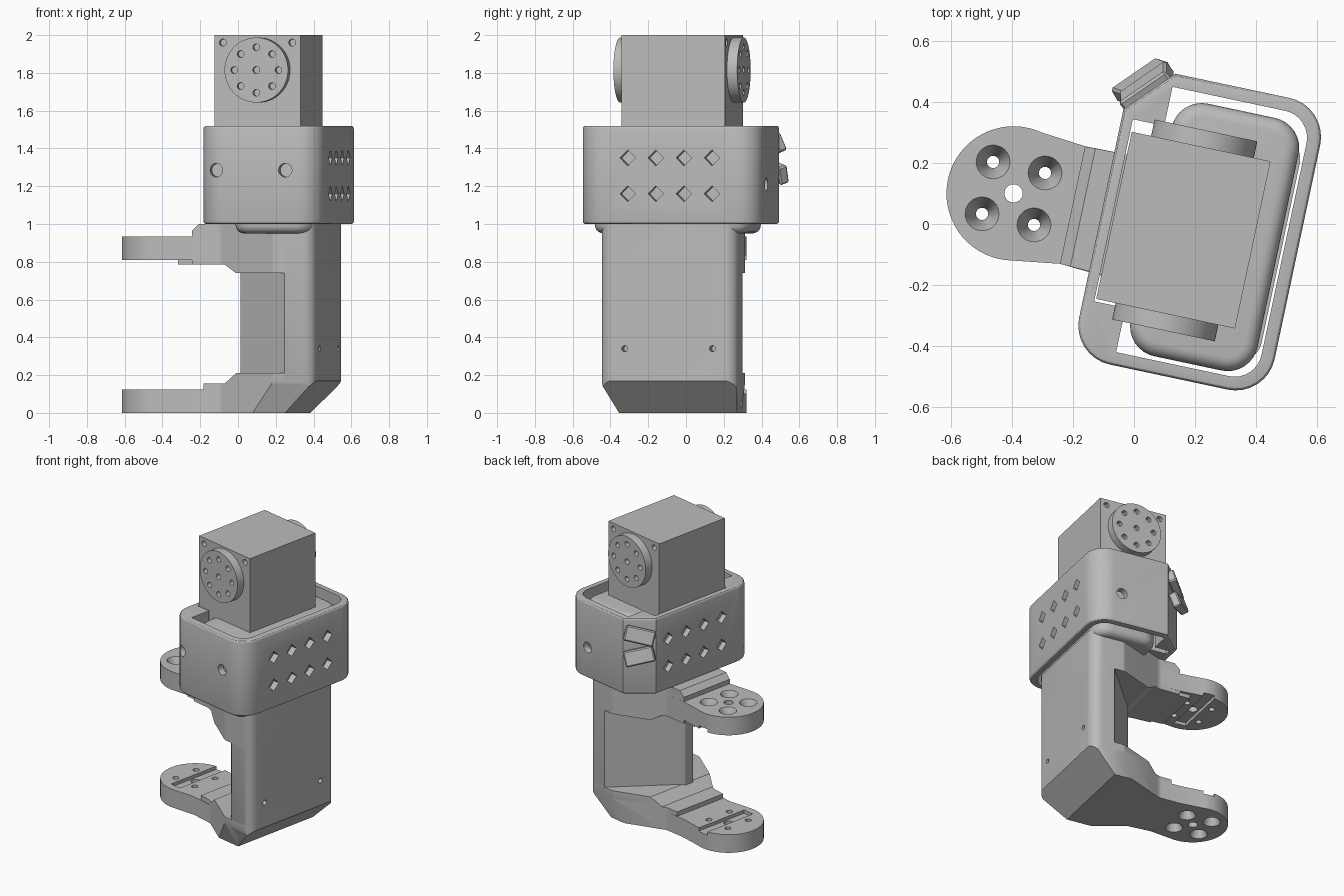
import bpy, bmesh, math
from mathutils import Vector, Matrix

if "Cube" in bpy.data.objects:
    bpy.data.objects.remove(bpy.data.objects["Cube"], do_unlink=True)

TURN = math.radians(-12)          # the whole assembly is turned about z
grey = bpy.data.materials.new("plain grey")
grey.use_nodes = True
COLOUR = (0.5, 0.5, 0.5, 1)
grey.diffuse_color = COLOUR
grey.node_tree.nodes["Principled BSDF"].inputs["Base Color"].default_value = COLOUR


def finish(name, bm):
    bmesh.ops.recalc_face_normals(bm, faces=bm.faces)
    mesh = bpy.data.meshes.new(name)
    bm.to_mesh(mesh)
    bm.free()
    mesh.materials.append(grey)
    obj = bpy.data.objects.new(name, mesh)
    bpy.context.collection.objects.link(obj)
    obj.rotation_euler.z = TURN
    return obj


def fillet(corners, steps=8):
    """Outline from (x, y, radius) corners."""
    out = []
    for i, (x, y, r) in enumerate(corners):
        p = Vector((x, y))
        if r == 0:
            out.append(p)
            continue
        d1 = (Vector(corners[i - 1][:2]) - p).normalized()
        d2 = (Vector(corners[(i + 1) % len(corners)][:2]) - p).normalized()
        half = d1.angle(d2) / 2
        a, b = p + d1 * r / math.tan(half), p + d2 * r / math.tan(half)
        w = math.sin(half)
        for k in range(steps + 1):
            t = k / steps
            m = 2 * w * t * (1 - t)
            out.append((a * (1 - t) ** 2 + p * m + b * t * t) / ((1 - t) ** 2 + m + t * t))
    return out


def rect(x0, x1, y0, y1, r=0):
    return fillet([(x0, y0, r), (x1, y0, r), (x1, y1, r), (x0, y1, r)])


def prism(outline, z0, z1, bevel=0, slices=(), segments=3):
    bm = bmesh.new()
    base = bm.faces.new([bm.verts.new((p[0], p[1], z0)) for p in outline])
    top = bmesh.ops.extrude_face_region(bm, geom=[base], use_keep_orig=True)["geom"]
    bmesh.ops.translate(bm, vec=(0, 0, z1 - z0), verts=[v for v in top if isinstance(v, bmesh.types.BMVert)])
    if bevel:
        rims = [e for e in bm.edges if abs(e.verts[0].co.z - e.verts[1].co.z) < 1e-6]
        bmesh.ops.bevel(bm, geom=rims, offset=bevel, segments=segments, affect='EDGES', profile=0.5)
    for co, no in slices:
        res = bmesh.ops.bisect_plane(bm, geom=bm.verts[:] + bm.edges[:] + bm.faces[:],
                                     plane_co=co, plane_no=no, clear_outer=True)
        edges = [g for g in res["geom_cut"] if isinstance(g, bmesh.types.BMEdge)]
        if edges:
            bmesh.ops.contextual_create(bm, geom=edges)
    return bm


def add_cone(bm, loc, axis, r1, r2, depth, sides=24):
    turn = Vector(axis).to_track_quat('Z', 'Y').to_matrix().to_4x4()
    bmesh.ops.create_cone(bm, cap_ends=True, segments=sides, radius1=r1, radius2=r2,
                          depth=depth, matrix=Matrix.Translation(loc) @ turn)


def cut(obj, bm):
    cutter = finish("cutter", bm)
    cutter.hide_render = True
    mod = obj.modifiers.new("cut", 'BOOLEAN')
    mod.operation, mod.solver, mod.object = 'DIFFERENCE', 'EXACT', cutter
    bpy.context.view_layer.update()
    bpy.context.view_layer.objects.active = obj
    with bpy.context.temp_override(object=obj, active_object=obj, selected_objects=[obj]):
        bpy.ops.object.modifier_apply(modifier=mod.name)
    bpy.data.objects.remove(cutter, do_unlink=True)


# Planes that chamfer the foot of the column
foot = [((0.49, 0, 0.17), (0.70, 0, -0.71)),
        ((0, -0.365, 0.17), (0, -0.92, -0.38)),
        ((0, 0.378, 0.17), (0, 0.98, -0.2))]

# Column with a wedge-shaped inner side
column = finish("column", prism(fillet([
    (0.33, -0.365, 0), (0.49, -0.365, 0.07), (0.49, 0.378, 0.07),
    (0.34, 0.378, 0), (0.03, -0.02, 0.02), (0.03, -0.09, 0.02)]), 0, 1.0, slices=foot))
holes = bmesh.new()
for v in (-0.228, 0.247):
    for z in (0.34, 0.81):
        add_cone(holes, (0.48, v, z), (1, 0, 0), 0.016, 0.016, 0.1, 16)
cut(column, holes)


# Arms: a round pad on a neck
CX, CY, R = -0.407, 0.016, 0.22
pad = [(CX + R * math.cos(math.radians(a)), CY + R * math.sin(math.radians(a)))
       for a in range(77, 287, 6)]
arm_plan = pad + [(-0.21, -0.178), (0.1, -0.2), (0.1, 0.22), (-0.21, 0.216)]


def arm(name, z0, z1, outer):
    """outer is +1 when the countersinks open upwards, -1 downwards."""
    obj = finish(name, prism(arm_plan, z0, z1))
    face, inner = (z1, z0) if outer > 0 else (z0, z1)
    slot = prism(rect(CX - 0.04, CX + 0.04, CY - 0.17, CY + 0.25), inner - 0.022, inner + 0.022)
    cut(obj, slot)
    through, sinks = bmesh.new(), bmesh.new()
    add_cone(through, (CX, CY, (z0 + z1) / 2), (0, 0, 1), 0.03, 0.03, 0.4)
    for dx in (-0.087, 0.087):
        for dy in (-0.087, 0.087):
            add_cone(through, (CX + dx, CY + dy, (z0 + z1) / 2), (0, 0, 1), 0.02, 0.02, 0.4)
            add_cone(sinks, (CX + dx, CY + dy, face - outer * 0.035), (0, 0, outer), 0.02, 0.056, 0.072)
    cut(obj, through)
    cut(obj, sinks)


arm("upper_arm", 0.81, 0.935, 1)
arm("lower_arm", 0, 0.125, -1)


# Shoulders that widen from the necks to the column
def shoulder(start):
    return fillet([(0.49, -0.365, 0.07), (0.49, 0.378, 0.07), (0.27, 0.378, 0.05),
                   (-0.06, 0.218, 0.08), (start, 0.215, 0), (start, -0.178, 0),
                   (-0.06, -0.185, 0.08), (0.27, -0.365, 0.05)])


finish("upper_shoulder", prism(shoulder(-0.21), 0.785, 1.0, slices=[((-0.21, 0, 0.965), (-0.7, 0, 0.7))]))
finish("upper_gusset", prism(shoulder(-0.1), 0.74, 0.99, slices=[((0.04, 0, 0.74), (-0.55, 0, -0.83))]))
finish("upper_neck_pad", prism([(-0.29, -0.16), (-0.1, -0.17), (-0.1, 0.2), (-0.29, 0.2)], 0.785, 0.82))
finish("lower_shoulder", prism(shoulder(-0.15), 0, 0.155, slices=foot))
finish("lower_gusset", prism(shoulder(-0.1), 0, 0.21,
                             slices=foot + [((0.04, 0, 0.21), (-0.62, 0, 0.78))]))

# Rounded inner post inside the sleeve
finish("inner_post", prism(rect(0.055, 0.48, -0.41, 0.436, 0.1), 0.95, 1.49, 0.045, segments=5))

# Sleeve with one chamfered corner
sleeve = finish("sleeve", prism(fillet([
    (-0.112, -0.467, 0.13), (0.543, -0.467, 0.13), (0.543, 0.51, 0.13),
    (0.03, 0.51, 0), (-0.112, 0.36, 0)]), 1.0, 1.52, 0.014))
cut(sleeve, prism(fillet([(0.03, -0.423, 0), (0.498, -0.423, 0.09),
                          (0.498, 0.466, 0.09), (0.03, 0.466, 0)]), 0.9, 1.6))
cut(sleeve, prism(rect(-0.075, 0.2, -0.275, 0.335), 0.9, 1.6))
holes = bmesh.new()
for u in (-0.09, 0.52):
    for k in range(4):
        for z in (1.16, 1.35):
            add_cone(holes, (u, -0.2 + 0.152 * k, z), (1, 0, 0), 0.042, 0.042, 0.1, 4)
for u, v, z in ((-0.02, -0.45, 1.285), (0.355, -0.45, 1.285), (0.355, 0.49, 1.21)):
    add_cone(holes, (u, v, z), (0, 1, 0), 0.036, 0.036, 0.1)
cut(sleeve, holes)

# Tilted clips on the chamfered corner
for name, z, out, roll in (("upper_clip", 1.41, 0.015, -14), ("lower_clip", 1.28, 0.04, 14)):
    bm = bmesh.new()
    bmesh.ops.create_cube(bm, size=1, matrix=(
        Matrix.Translation((-0.041 - 0.72 * out, 0.435 + 0.69 * out, z))
        @ Matrix.Rotation(math.radians(46.5), 4, 'Z')
        @ Matrix.Rotation(math.radians(roll), 4, 'Y')
        @ Matrix.Rotation(math.radians(18), 4, 'X')
        @ Matrix.Diagonal((0.19, 0.055, 0.1, 1))))
    bmesh.ops.bevel(bm, geom=bm.edges[:], offset=0.008, segments=1, affect='EDGES')
    finish(name, bm)

# Servo box with screw holes, and a horn on each end
box = finish("servo_box", prism(rect(-0.07, 0.395, -0.266, 0.294), 1.0, 2.0))
holes = bmesh.new()
for v in (-0.266, 0.294):
    for u in (-0.025, 0.35):
        add_cone(holes, (u, v, 1.96), (0, 1, 0), 0.019, 0.019, 0.06, 16)
cut(box, holes)
for name, v, side in (("front_horn", -0.266, -1), ("back_horn", 0.294, 1)):
    bm = bmesh.new()
    add_cone(bm, (0.167, v + side * 0.025, 1.815), (0, side, 0), 0.172, 0.172, 0.06, 64)
    horn = finish(name, bm)
    holes = bmesh.new()
    add_cone(holes, (0.167, v + side * 0.055, 1.815), (0, side, 0), 0.019, 0.019, 0.06, 16)
    for k in range(8):
        a = math.pi / 4 * k
        add_cone(holes, (0.167 + 0.12 * math.cos(a), v + side * 0.055, 1.815 + 0.12 * math.sin(a)),
                 (0, side, 0), 0.018, 0.018, 0.06, 16)
    cut(horn, holes)

# Smooth curved faces, keep hard edges
for obj in bpy.context.view_layer.objects:
    obj.select_set(obj.type == 'MESH' and grey.name in obj.data.materials)
bpy.context.view_layer.objects.active = box
bpy.ops.object.shade_smooth_by_angle(angle=math.radians(30))
